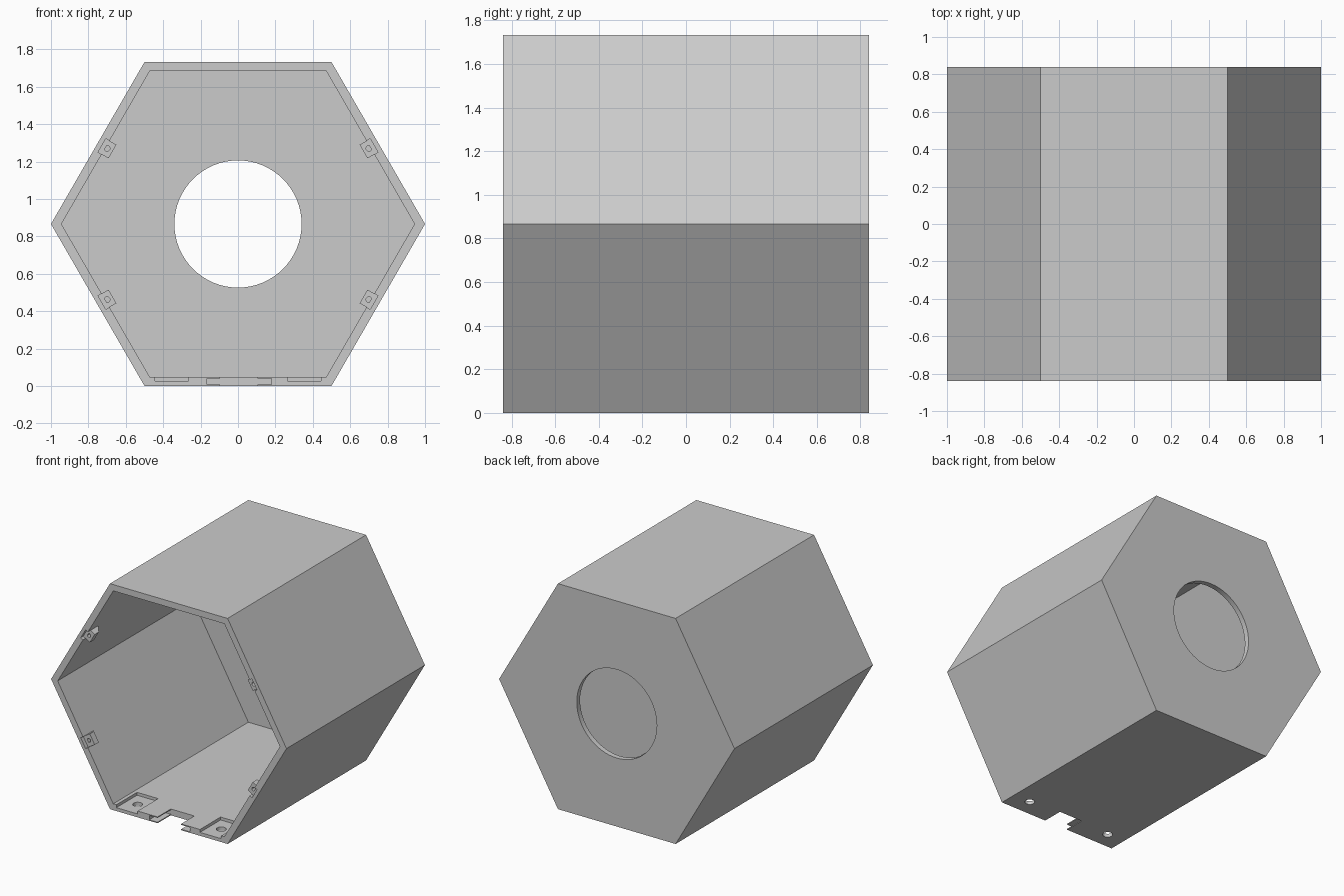
import bpy, bmesh
from math import sin, cos, pi, radians

cube = bpy.data.objects.get("Cube")
if cube:
    bpy.data.objects.remove(cube)

MID = 0.866            # height of the hexagon centre
FRONT, BACK = -0.84, 0.84

grey = bpy.data.materials.new("plain_grey")
grey.use_nodes = True
grey.diffuse_color = (0.6, 0.6, 0.6, 1)
grey.node_tree.nodes["Principled BSDF"].inputs["Base Color"].default_value = (0.6, 0.6, 0.6, 1)


def along_y(u, v, w):
    return (u, w, v)


def along_z(u, v, w):
    return (u, v, w)


def wall_frame(angle):
    """Place u outward from the centre, v in depth, w along the wall."""
    c, s = cos(angle), sin(angle)
    return lambda u, v, w: (u * c - w * s, v, MID + u * s + w * c)


def ring(cx, cy, r, n):
    return [(cx + r * cos(2 * pi * i / n), cy + r * sin(2 * pi * i / n)) for i in range(n)]


def rect(x0, x1, y0, y1):
    return [(x0, y0), (x1, y0), (x1, y1), (x0, y1)]


def prism(name, outline, w0, w1, place):
    bm = bmesh.new()
    low = [bm.verts.new(place(u, v, w0)) for u, v in outline]
    high = [bm.verts.new(place(u, v, w1)) for u, v in outline]
    bm.faces.new(low)
    bm.faces.new(high)
    for i in range(len(low)):
        j = (i + 1) % len(low)
        bm.faces.new((low[i], low[j], high[j], high[i]))
    bmesh.ops.recalc_face_normals(bm, faces=bm.faces)
    mesh = bpy.data.meshes.new(name)
    bm.to_mesh(mesh)
    bm.free()
    mesh.materials.append(grey)
    obj = bpy.data.objects.new(name, mesh)
    bpy.context.collection.objects.link(obj)
    return obj


def cut(target, *shape):
    cutter = prism("cutter", *shape)
    mod = target.modifiers.new("cut", "BOOLEAN")
    mod.operation = "DIFFERENCE"
    mod.solver = "EXACT"
    mod.object = cutter
    bpy.context.view_layer.objects.active = target
    bpy.ops.object.modifier_apply(modifier=mod.name)
    bpy.data.objects.remove(cutter)


# Hexagonal housing, open at the front, with a round opening at the back
housing = prism("hexagonal_housing", ring(0, MID, 1, 6), FRONT, BACK, along_y)
cut(housing, ring(0, MID, 0.944, 6), FRONT - 0.1, BACK - 0.04, along_y)
cut(housing, ring(0, MID, 0.34, 64), BACK - 0.2, BACK + 0.1, along_y)

# Floor pockets with screw holes
for side in (-1, 1):
    x = 0.355 * side
    cut(housing, rect(x - 0.09, x + 0.09, FRONT - 0.1, FRONT + 0.25), 0.026, 0.1, along_z)
    cut(housing, ring(x, FRONT + 0.13, 0.035, 24), -0.1, 0.1, along_z)

# Front floor notch with side slots
cut(housing, rect(-0.095, 0.105, FRONT - 0.1, FRONT + 0.16), -0.1, 0.1, along_z)
cut(housing, rect(-0.165, 0.18, FRONT - 0.1, FRONT + 0.16), 0.008, 0.041, along_z)

# Wedge clips on the four slanted walls, each behind a rim notch
names = {30: "upper_left", 150: "upper_right", 210: "lower_right", 330: "lower_left"}
for degrees, name in names.items():
    frame = wall_frame(radians(degrees))
    cut(housing, rect(0.77, 0.84, FRONT - 0.1, FRONT + 0.03), -0.042, 0.042, frame)
    wedge = [(0.842, FRONT + 0.03), (0.775, FRONT + 0.03),
             (0.775, FRONT + 0.08), (0.842, FRONT + 0.15)]
    clip = prism(name + "_clip", wedge, -0.042, 0.042, frame)
    x, _, z = frame(0.808, 0, 0)
    cut(clip, ring(x, z, 0.015, 16), FRONT, FRONT + 0.08, along_y)

# Smooth the round edges, keep the flat walls crisp
bpy.ops.object.select_all(action="DESELECT")
housing.select_set(True)
bpy.context.view_layer.objects.active = housing
bpy.ops.object.shade_smooth_by_angle(angle=radians(30))
